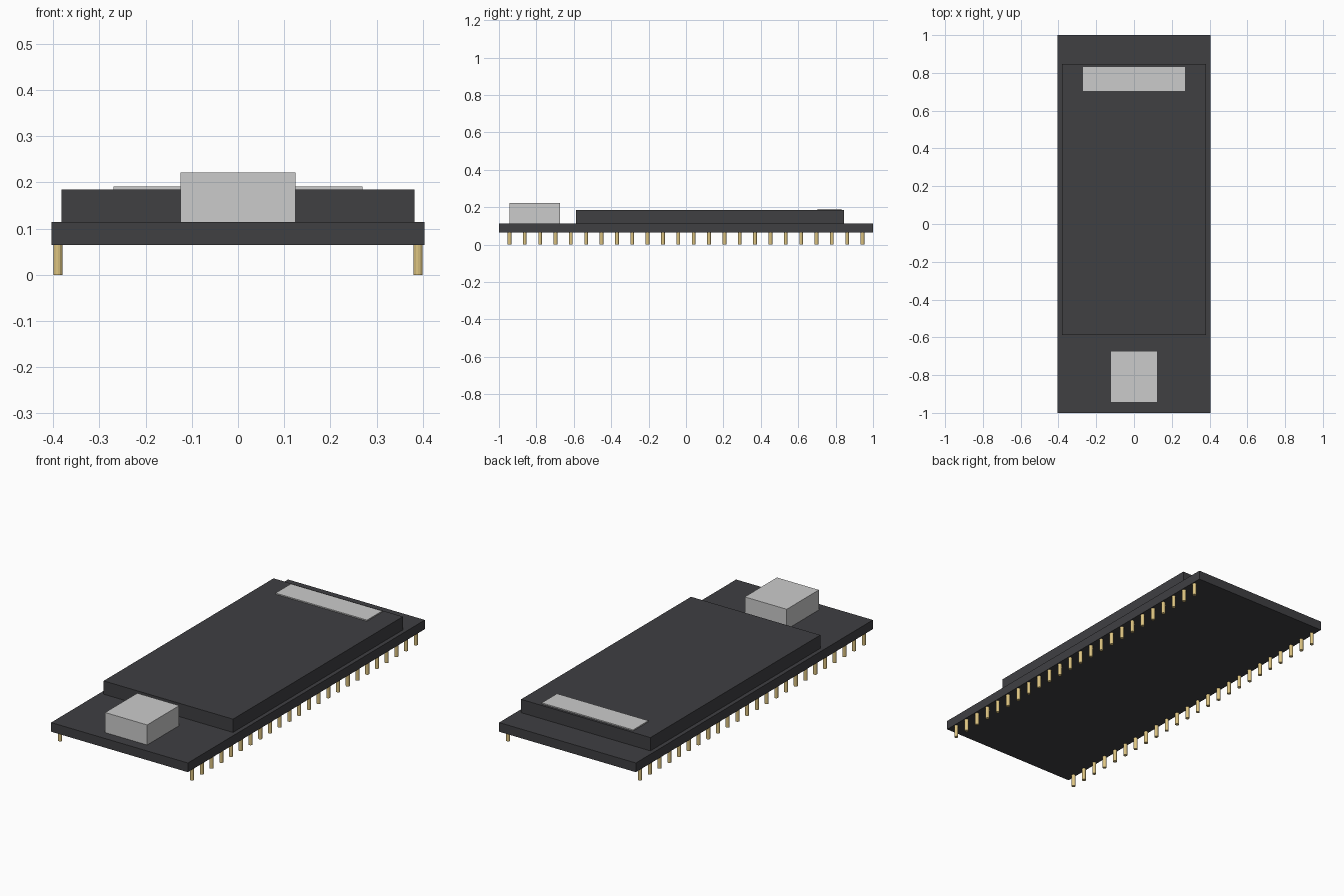
import bpy
import bmesh
from mathutils import Matrix, Vector

if "Cube" in bpy.data.objects:
    bpy.data.objects.remove(bpy.data.objects["Cube"])


def material(name, rgb):
    m = bpy.data.materials.new(name)
    m.diffuse_color = (*rgb, 1)
    m.use_nodes = True
    m.node_tree.nodes["Principled BSDF"].inputs["Base Color"].default_value = m.diffuse_color
    return m


def finish(name, bm, mat=None):
    mesh = bpy.data.meshes.new(name)
    bm.to_mesh(mesh)
    bm.free()
    obj = bpy.data.objects.new(name, mesh)
    bpy.context.collection.objects.link(obj)
    if mat:
        mesh.materials.append(mat)
    return obj


def box(name, half_x, y0, y1, z0, z1, mat=None):
    bm = bmesh.new()
    size = Vector((2 * half_x, y1 - y0, z1 - z0, 1))
    place = Matrix.Translation((0, (y0 + y1) / 2, (z0 + z1) / 2))
    bmesh.ops.create_cube(bm, size=1, matrix=place @ Matrix.Diagonal(size))
    return finish(name, bm, mat)


dark = material("dark_plastic", (0.05, 0.05, 0.055))
gold = material("gold_pin", (0.72, 0.55, 0.22))

BOARD_BOTTOM, BOARD_TOP, SCREEN_TOP = 0.065, 0.114, 0.185

# circuit board and the parts stacked on it
box("circuit_board", 0.404, -1, 1, BOARD_BOTTOM, BOARD_TOP, dark)
box("display_module", 0.382, -0.588, 0.846, BOARD_TOP, SCREEN_TOP, dark)
box("display_strip", 0.27, 0.703, 0.832, SCREEN_TOP, 0.191)
box("power_connector", 0.124, -0.944, -0.673, BOARD_TOP, 0.221)

# header pins, one row under each long edge
PINS, FIRST_Y = 24, -0.944
for side, label in ((-1, "left"), (1, "right")):
    bm = bmesh.new()
    for i in range(PINS):
        y = FIRST_Y - 2 * FIRST_Y * i / (PINS - 1)
        bmesh.ops.create_cone(
            bm, cap_ends=True, segments=12, radius1=0.01, radius2=0.01,
            depth=BOARD_BOTTOM,
            matrix=Matrix.Translation((side * 0.39, y, BOARD_BOTTOM / 2)))
    finish(f"{label}_header_pins", bm, gold)
